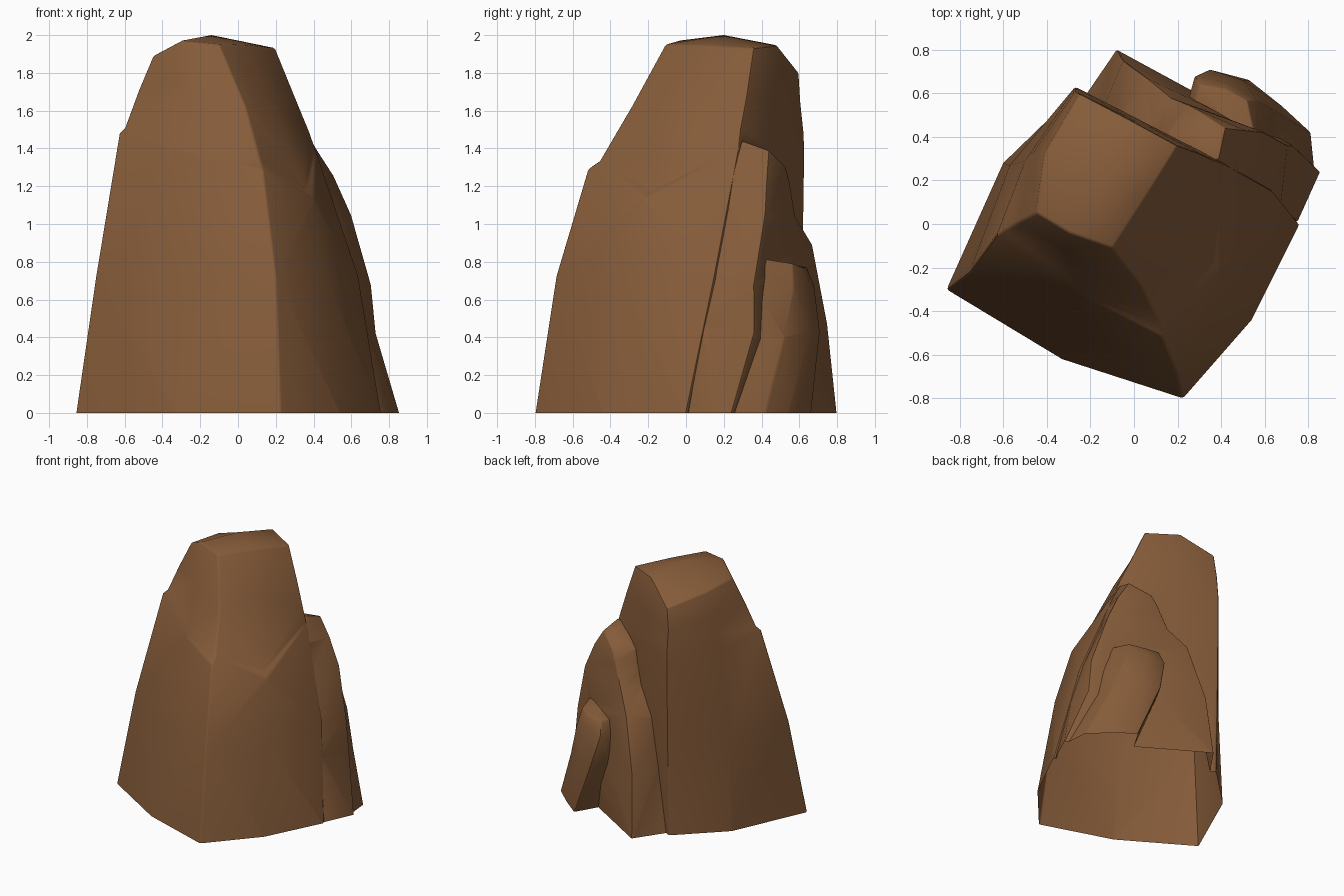
import bpy, bmesh, math

if "Cube" in bpy.data.objects:
    bpy.data.objects.remove(bpy.data.objects["Cube"])

# One brown stone colour
stone = bpy.data.materials.new("brown_stone")
stone.diffuse_color = (0.235, 0.105, 0.041, 1)
stone.use_nodes = True
stone.node_tree.nodes["Principled BSDF"].inputs["Base Color"].default_value = stone.diffuse_color


def loft(name, rows, peak, bevel=0.012):
    """Skin matching rings of corner points up to a peak; runs below ground for a clean cut."""
    rows = [[(x, y, -0.15) for x, y, z in rows[0]]] + rows
    bm = bmesh.new()
    rings = [[bm.verts.new(p) for p in row] for row in rows]
    n = len(rings[0])
    for a, b in zip(rings, rings[1:]):
        for i in range(n):
            j = (i + 1) % n
            bm.faces.new((a[i], a[j], b[j], b[i]))
    bm.faces.new(rings[0][::-1])
    tip = bm.verts.new(peak)
    for i in range(n):
        bm.faces.new((rings[-1][i], rings[-1][(i + 1) % n], tip))
    bmesh.ops.triangulate(bm, faces=[f for f in bm.faces if len(f.verts) == 4])
    bmesh.ops.recalc_face_normals(bm, faces=bm.faces)
    me = bpy.data.meshes.new(name)
    bm.to_mesh(me)
    bm.free()
    me.materials.append(stone)
    ob = bpy.data.objects.new(name, me)
    bpy.context.collection.objects.link(ob)
    # Slightly worn edges
    bev = ob.modifiers.new("worn_edges", 'BEVEL')
    bev.width, bev.segments = bevel, 2
    bev.limit_method, bev.angle_limit = 'ANGLE', math.radians(38)
    return ob


# Main pillar: left, front, front corner, right, right corner, back corner, back left
base = [(-.86, -.30, 0), (-.33, -.62, 0), (.225, -.80, 0), (.54, -.44, 0),
        (.76, 0, 0), (-.27, .60, 0), (-.60, .28, 0)]
belly = [(-.755, -.22, .72), (-.28, -.51, .72), (.20, -.69, .72), (.47, -.33, .72),
         (.64, .15, .72), (-.27, .62, .72), (-.57, .27, .72)]
ledge = [(-.63, -.05, 1.48), (-.22, -.34, 1.36), (.13, -.52, 1.29), (.40, -.22, 1.13),
         (.41, .28, 1.40), (-.27, .63, 1.40), (-.50, .29, 1.45)]
setback = [(-.60, -.03, 1.51), (-.22, -.305, 1.43), (.12, -.46, 1.33), (.36, -.17, 1.18),
           (.375, .29, 1.50), (-.27, .625, 1.50), (-.48, .30, 1.54)]
shoulder = [(-.53, .01, 1.70), (-.26, -.16, 1.70), (.04, -.29, 1.62), (.18, -.01, 1.66),
            (.31, .32, 1.66), (-.27, .61, 1.64), (-.45, .31, 1.68)]
crown = [(-.45, .05, 1.89), (-.30, -.04, 1.97), (-.10, -.11, 1.95), (.05, .12, 1.945),
         (.20, .36, 1.93), (-.03, .485, 1.945), (-.25, .60, 1.80), (-.41, .33, 1.87)]
# Extra column along the middle of the back wall
for row in (base, belly, ledge, setback, shoulder):
    row.insert(5, tuple((a + b) / 2 for a, b in zip(row[4], row[5])))
rock = loft("rock_pillar", [base, belly, ledge, setback, shoulder, crown], (-.14, .20, 2.0))

# Tall slab on the back: left root, left edge, right edge, right root, buried point
tall = [
    [(-.25, .55, 0), (-.08, .80, 0), (.855, .24, 0), (.75, .01, 0), (.05, .2, 0)],
    [(-.15, .53, .47), (-.05, .75, .47), (.73, .36, .42), (.67, .09, .47), (.05, .2, .45)],
    [(-.06, .50, .85), (.06, .67, .89), (.705, .36, .68), (.615, .145, .74), (.05, .2, .8)],
    [(.07, .42, 1.03), (.17, .58, 1.04), (.60, .42, 1.05), (.51, .21, 1.06), (.05, .2, 1.05)],
    [(.12, .40, 1.20), (.24, .55, 1.22), (.51, .43, 1.25), (.45, .24, 1.26), (.05, .2, 1.2)],
    [(.16, .42, 1.30), (.28, .53, 1.30), (.42, .44, 1.39), (.39, .30, 1.44), (.05, .2, 1.3)],
]
slab_a = loft("tall_slab", tall, (.30, .41, 1.39), .008)

# Short slab on the tall one: left root, left edge, back edge, right edge, right root, buried
short = [
    [(.40, .45, 0), (.52, .665, 0), (.68, .54, 0), (.81, .42, 0), (.83, .22, 0), (.3, .3, 0)],
    [(.24, .52, .43), (.345, .71, .43), (.50, .66, .43), (.645, .52, .40), (.67, .36, .40), (.3, .3, .4)],
    [(.23, .50, .68), (.28, .68, .67), (.42, .65, .70), (.56, .57, .66), (.62, .36, .66), (.3, .3, .68)],
    [(.25, .45, .76), (.30, .64, .77), (.42, .62, .77), (.52, .565, .79), (.56, .38, .82), (.3, .3, .78)],
]
slab_b = loft("short_slab", short, (.42, .48, .80), .008)

# Fuse the slabs into the pillar
for slab in (slab_a, slab_b):
    fuse = rock.modifiers.new("fuse", 'BOOLEAN')
    fuse.operation, fuse.solver, fuse.object = 'UNION', 'EXACT', slab
solid = bpy.data.meshes.new_from_object(rock.evaluated_get(bpy.context.evaluated_depsgraph_get()))
rock.modifiers.clear()
rock.data = solid
for slab in (slab_a, slab_b):
    bpy.data.objects.remove(slab)

# Cut level at the ground and leave the underside open
bm = bmesh.new()
bm.from_mesh(solid)
bmesh.ops.bisect_plane(bm, geom=bm.verts[:] + bm.edges[:] + bm.faces[:],
                       plane_co=(0, 0, 0), plane_no=(0, 0, 1), clear_inner=True)
bm.to_mesh(solid)
bm.free()
bpy.context.view_layer.objects.active = rock
rock.select_set(True)
bpy.ops.object.shade_smooth_by_angle(angle=math.radians(35))
